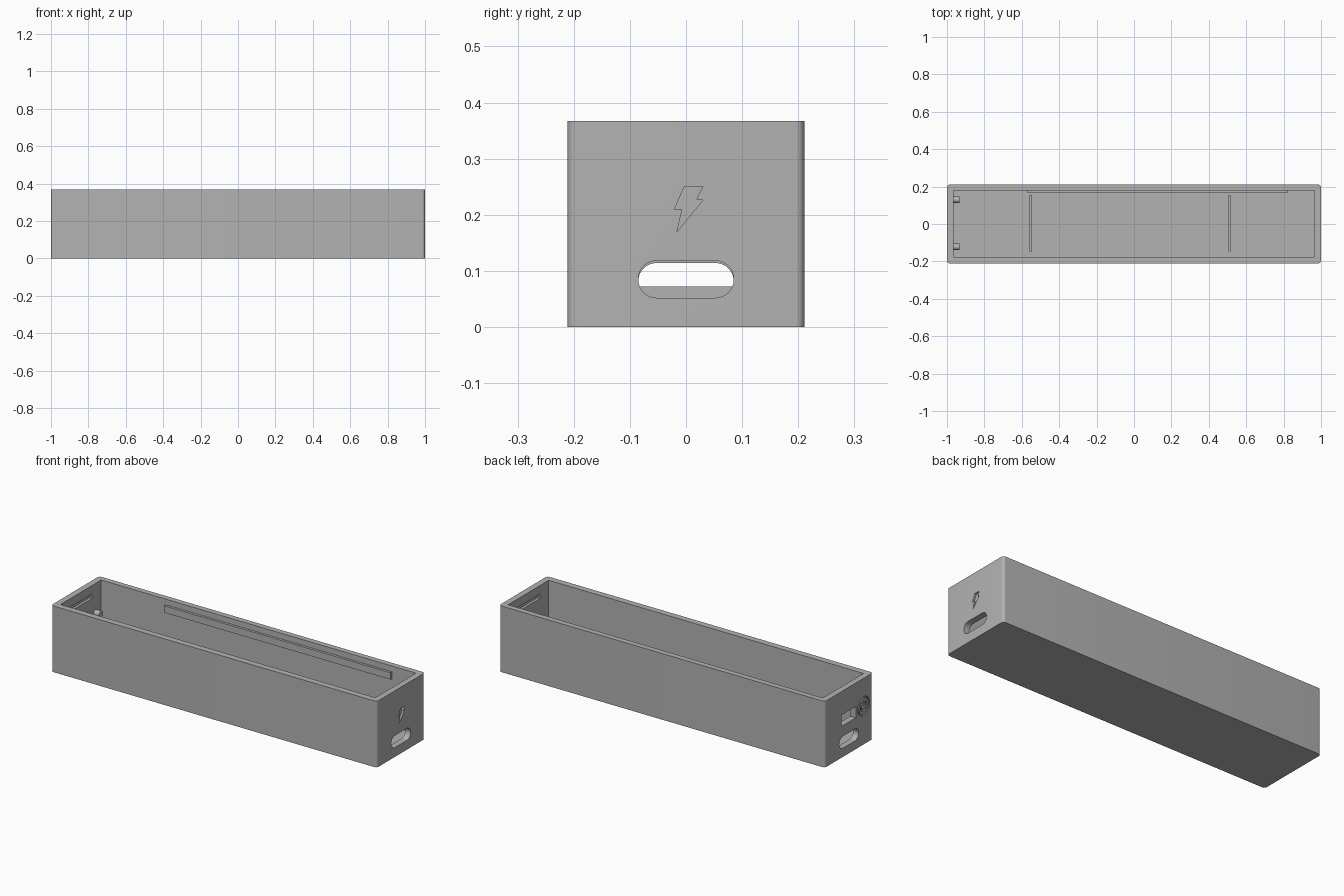
import bpy, bmesh, math
from mathutils import Vector

cube = bpy.data.objects.get("Cube")
if cube:
    bpy.data.objects.remove(cube, do_unlink=True)

LENGTH, WIDTH, HEIGHT = 2.0, 0.422, 0.367
WALL, FLOOR = 0.034, 0.034
INNER = LENGTH / 2 - WALL

grey = bpy.data.materials.new("plain grey")
grey.use_nodes = True
grey.diffuse_color = (0.45, 0.45, 0.45, 1)
grey.node_tree.nodes["Principled BSDF"].inputs["Base Color"].default_value = grey.diffuse_color


def prism(name, outline, axis, start, end):
    """Extrude a 2D outline along x (outline in y, z) or z (outline in x, y)."""
    def place(p, t):
        return Vector((t, p[0], p[1])) if axis == "x" else Vector((p[0], p[1], t))
    bm = bmesh.new()
    face = bm.faces.new([bm.verts.new(place(p, start)) for p in outline])
    moved = bmesh.ops.extrude_face_region(bm, geom=[face])["geom"]
    shift = place((0, 0), end - start)
    bmesh.ops.translate(bm, vec=shift, verts=[v for v in moved if isinstance(v, bmesh.types.BMVert)])
    bmesh.ops.recalc_face_normals(bm, faces=bm.faces)
    mesh = bpy.data.meshes.new(name)
    bm.to_mesh(mesh)
    bm.free()
    mesh.materials.append(grey)
    obj = bpy.data.objects.new(name, mesh)
    bpy.context.collection.objects.link(obj)
    return obj


def rect(cx, cy, w, h):
    return [(cx + sx * w / 2, cy + sy * h / 2) for sx, sy in ((-1, -1), (1, -1), (1, 1), (-1, 1))]


def rounded(cx, cy, w, h, r, steps=8):
    pts = []
    for i, (sx, sy) in enumerate(((1, 1), (-1, 1), (-1, -1), (1, -1))):
        for k in range(steps + 1):
            a = (i + k / steps) * math.pi / 2
            pts.append((cx + sx * (w / 2 - r) + r * math.cos(a),
                        cy + sy * (h / 2 - r) + r * math.sin(a)))
    return pts


def arc_band(cy, cz, r_out, r_in, a0, a1, steps=28):
    angles = [a0 + (a1 - a0) * k / steps for k in range(steps + 1)]
    return ([(cy + r_out * math.cos(a), cz + r_out * math.sin(a)) for a in angles] +
            [(cy + r_in * math.cos(a), cz + r_in * math.sin(a)) for a in reversed(angles)])


def select_only(obj):
    bpy.ops.object.select_all(action="DESELECT")
    obj.select_set(True)
    bpy.context.view_layer.objects.active = obj


def cut(target, cutter):
    cutter.hide_render = True
    mod = target.modifiers.new("cut", "BOOLEAN")
    mod.operation, mod.solver, mod.object = "DIFFERENCE", "EXACT", cutter
    select_only(target)
    bpy.ops.object.modifier_apply(modifier=mod.name)
    bpy.data.objects.remove(cutter, do_unlink=True)


# Open tray with rounded upright corners
case = prism("case_shell", rounded(0, 0, LENGTH, WIDTH, 0.016), "z", 0, HEIGHT)
cut(case, prism("cavity", rect(0, 0.002, 2 * INNER, 0.356), "z", FLOOR, HEIGHT + 0.1))

# Port slots through both ends
cut(case, prism("right_slot", rounded(0, 0.085, 0.17, 0.066, 0.0325), "x", INNER - 0.02, 1.1))
cut(case, prism("left_slot", rounded(0, 0.081, 0.17, 0.066, 0.0325), "x", -1.1, -INNER + 0.02))

# Switch window in the left-hand end
cut(case, prism("switch_window", rect(0.002, 0.205, 0.125, 0.062), "x", -1.1, -INNER + 0.02))

# Lid catch grooves inside both ends
for side in (-1, 1):
    cut(case, prism("catch_groove", rect(0, 0.308, 0.2, 0.024), "x",
                    side * (INNER - 0.02), side * (INNER + 0.014)))

# Engraved charge mark
bolt = [(-0.003, 0.25), (0.03, 0.25), (0.018, 0.227), (0.03, 0.226),
        (-0.016, 0.17), (-0.007, 0.209), (-0.021, 0.209)]
cut(case, prism("bolt_mark", bolt, "x", 0.99, 1.1))

# Engraved switch mark: outer ring in two halves, open inner ring and bar
my, mz = -0.13, 0.212
for a in (0, math.pi):
    cut(case, prism("ring_mark", arc_band(my, mz, 0.052, 0.044, a, a + math.pi), "x", -1.1, -0.99))
cut(case, prism("inner_mark", arc_band(my, mz, 0.029, 0.021, math.radians(130), math.radians(410)),
                "x", -1.1, -0.99))
cut(case, prism("bar_mark", rect(my, mz + 0.02, 0.008, 0.028), "x", -1.1, -0.99))

# Cross ribs on the floor
for name, x in (("left_rib", -0.552), ("right_rib", 0.51)):
    prism(name, rect(x, 0.004, 0.012, 0.3), "z", FLOOR - 0.005, 0.072)

# Long ledge on the inside of the back wall
prism("back_ledge", rect(0.125, 0.176, 1.39, 0.019), "z", 0.297, 0.335)

# Switch mounting pegs
pegs = [prism(name, rounded(y, 0.205, 0.034, 0.034, 0.0169), "x", -INNER - 0.005, -0.932)
        for name, y in (("front_peg", -0.122), ("back_peg", 0.13))]

for obj in [case] + pegs:
    select_only(obj)
    bpy.ops.object.shade_smooth_by_angle(angle=math.radians(30))
